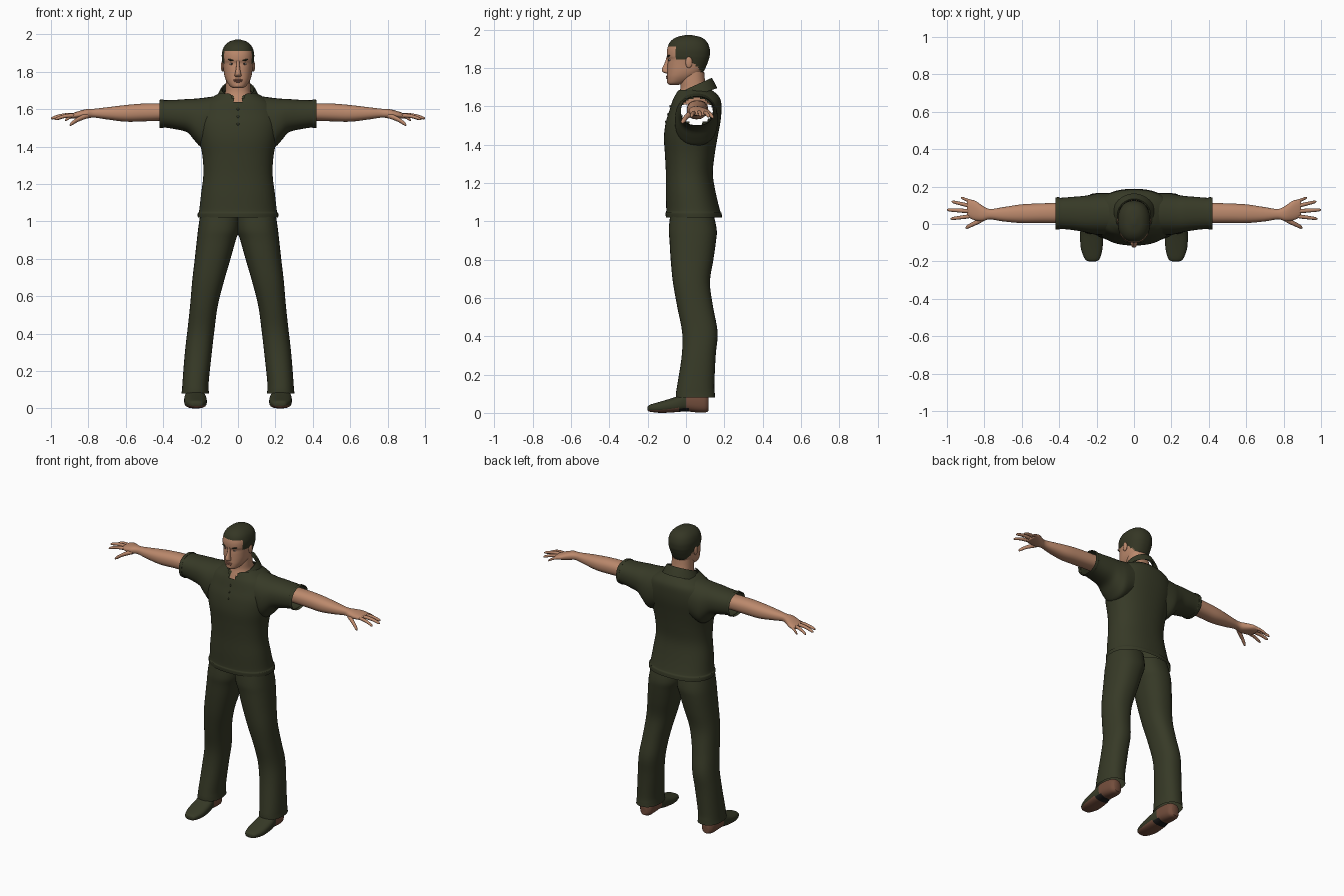
import bpy, bmesh, math
from mathutils import Vector

if "Cube" in bpy.data.objects:
    bpy.data.objects.remove(bpy.data.objects["Cube"], do_unlink=True)


def material(name, r, g, b):
    m = bpy.data.materials.new(name)
    m.use_nodes = True
    m.diffuse_color = (r, g, b, 1)
    bsdf = m.node_tree.nodes["Principled BSDF"]
    bsdf.inputs["Base Color"].default_value = (r, g, b, 1)
    bsdf.inputs["Roughness"].default_value = .8
    return m


CLOTH = material("dark olive cloth", .038, .042, .02)
HAIR = material("dark hair", .035, .037, .018)
SKIN = material("skin", .5, .25, .15)
LIP = material("lip", .34, .14, .09)
SOLE = material("brown sole", .17, .075, .045)
ARCH = material("black arch", .01, .01, .01)
EYE = material("eye white", .5, .45, .4)


def finish(bm, name, mats, rule=None):
    """Turn a bmesh into a smooth object; rule picks a slot, or None to remove the face."""
    bmesh.ops.recalc_face_normals(bm, faces=bm.faces)
    if rule:
        gone = []
        for f in bm.faces:
            slot = rule(f.calc_center_median(), f.normal)
            if slot is None:
                gone.append(f)
            else:
                f.material_index = slot
        bmesh.ops.delete(bm, geom=gone, context='FACES')
    mesh = bpy.data.meshes.new(name)
    bm.to_mesh(mesh)
    bm.free()
    for m in mats:
        mesh.materials.append(m)
    mesh.shade_smooth()
    mesh.set_sharp_from_angle(angle=math.radians(50))
    obj = bpy.data.objects.new(name, mesh)
    bpy.context.collection.objects.link(obj)
    return obj


def spline(rows, steps):
    """Catmull-Rom interpolation through cross-section rows."""
    out = []
    for i in range(len(rows) - 1):
        a, b, c, d = (rows[max(0, min(len(rows) - 1, i + k))] for k in (-1, 0, 1, 2))
        for s in range(steps):
            t = s / steps
            out.append([q + t * (r - p) / 2 + t * t * (p - 2.5 * q + 2 * r - d_ / 2)
                        + t ** 3 * (1.5 * (q - r) + (d_ - p) / 2)
                        for p, q, r, d_ in zip(a, b, c, d)])
    return out + [list(rows[-1])]


def loft(name, axis, rows, mats, caps="", power=2.3, sides=32, steps=4, sign=1, rule=None):
    """Rows are (position on axis, then low and high bounds on the other two axes)."""
    bm = bmesh.new()
    rings = []
    for t, a0, a1, b0, b1 in spline(rows, steps):
        ring = []
        for k in range(sides):
            ang = math.tau * k / sides
            u, v = (math.copysign(abs(w) ** (2 / power), w) for w in (math.cos(ang), math.sin(ang)))
            co = [(a0 + a1) / 2 + (a1 - a0) / 2 * u, (b0 + b1) / 2 + (b1 - b0) / 2 * v]
            co.insert("xyz".index(axis), t)
            ring.append(bm.verts.new((co[0] * sign, co[1], co[2])))
        rings.append(ring)
    for lo, hi in zip(rings, rings[1:]):
        for k in range(sides):
            n = (k + 1) % sides
            bm.faces.new((lo[k], lo[n], hi[n], hi[k]))
    if "s" in caps:
        bm.faces.new(rings[0])
    if "e" in caps:
        bm.faces.new(rings[-1])
    return finish(bm, name, mats, rule)


def blob(name, center, size, mat, tilt=0):
    bm = bmesh.new()
    bmesh.ops.create_uvsphere(bm, u_segments=16, v_segments=10, radius=1)
    obj = finish(bm, name, [mat])
    obj.location, obj.scale, obj.rotation_euler = center, size, (0, tilt, 0)


def even(rows):
    return [(z, -w, w, y0, y1) for z, w, y0, y1 in rows]


# Shirt body, open at the neck, the hem and the sleeve holes
def shirt_rule(c, n):
    in_sleeve = abs(c.x) > .1 and ((c.y - .055) / .085) ** 2 + ((c.z - 1.575) / .07) ** 2 < 1
    in_notch = c.y < 0 and abs(c.x) < (c.z - 1.62) * .7
    return None if in_sleeve or in_notch else 0


loft("shirt_body", "z", even([
    (1.02, .215, -.105, .188), (1.045, .215, -.107, .185), (1.055, .208, -.103, .178),
    (1.15, .197, -.105, .155), (1.25, .185, -.105, .14), (1.35, .19, -.11, .15),
    (1.44, .208, -.115, .165), (1.52, .222, -.105, .18), (1.58, .215, -.086, .185),
    (1.63, .19, -.07, .182), (1.66, .145, -.056, .165), (1.685, .1, -.045, .135)]),
    [CLOTH], sides=64, rule=shirt_rule)

# Folded collar with an open front
bm = bmesh.new()
profile = [(.98, -.03), (1, 0), (1.08, .004), (1.25, -.02), (1.42, -.05)]
grid = []
for i in range(41):
    a = math.radians(14 + 332 * i / 40)
    front = max(0, math.cos(a))
    grid.append([bm.verts.new((.083 * r * math.sin(a),
                               .045 - .083 * (r - .1 * front) * math.cos(a),
                               1.705 - .04 * math.cos(a) + dz * (1 + .2 * front)))
                 for r, dz in profile])
for p, q in zip(grid, grid[1:]):
    for k in range(len(profile) - 1):
        bm.faces.new((p[k], p[k + 1], q[k + 1], q[k]))
finish(bm, "collar", [CLOTH])

# Buttons and hem band
for i in range(3):
    z = 1.6 - i * .04
    blob("button", (0, -.083 - i * .011, z), (.007, .004, .007), CLOTH)

# Neck and head
loft("neck", "z", even([
    (1.61, .08, -.055, .14), (1.65, .082, -.042, .135), (1.69, .069, -.03, .112),
    (1.73, .066, -.03, .1), (1.78, .064, -.03, .095)]), [SKIN])


def hair_rule(c, n):
    hairline = 1.915 if c.y < -.055 else 1.845 if c.y < .02 else 1.845 - 1.05 * (c.y - .02)
    return 1 if c.z > hairline else 0


loft("head", "z", even([
    (1.712, .022, -.086, -.04), (1.722, .042, -.096, 0), (1.75, .062, -.099, .055),
    (1.78, .073, -.098, .09), (1.82, .079, -.096, .11), (1.845, .083, -.094, .119),
    (1.865, .086, -.1, .124), (1.9, .086, -.098, .124), (1.935, .074, -.084, .11),
    (1.96, .048, -.052, .08), (1.972, .012, -.005, .03)]),
    [SKIN, HAIR], caps="se", sides=64, steps=6, rule=hair_rule)
loft("nose", "z", even([
    (1.862, .008, -.1, -.08), (1.83, .009, -.11, -.08), (1.795, .015, -.126, -.08),
    (1.78, .018, -.122, -.08), (1.772, .012, -.105, -.08)]), [SKIN], caps="se", sides=16)
blob("upper_lip", (0, -.097, 1.756), (.025, .008, .005), LIP)
blob("lower_lip", (0, -.097, 1.748), (.021, .008, .005), LIP)
blob("chin", (0, -.085, 1.728), (.024, .014, .014), SKIN)

# Trousers, sleeves, arms, hands and shoes, mirrored
for sign, side in ((1, "left"), (-1, "right")):
    blob(side + "_eye", (sign * .032, -.083, 1.842), (.013, .007, .006), EYE)
    blob(side + "_iris", (sign * .032, -.087, 1.842), (.005, .005, .005), ARCH)
    blob(side + "_eyebrow", (sign * .034, -.089, 1.862), (.021, .009, .005), HAIR, -sign * .2)
    blob(side + "_ear", (sign * .083, .015, 1.83), (.008, .018, .03), SKIN)

    loft(side + "_trouser_leg", "z", [
        (1.05, -.01, .2, -.08, .14), (.96, -.008, .213, -.09, .16), (.9, .012, .22, -.086, .157),
        (.8, .04, .231, -.08, .143), (.68, .075, .245, -.068, .125), (.55, .108, .256, -.045, .142),
        (.42, .126, .27, -.02, .165), (.3, .14, .284, -.022, .155), (.15, .156, .296, -.045, .148),
        (.105, .157, .299, -.052, .15), (.08, .155, .302, -.053, .152)],
        [CLOTH], sign=sign)

    loft(side + "_sleeve", "x", [
        (.13, -.055, .165, 1.42, 1.668), (.19, -.058, .165, 1.395, 1.66),
        (.23, -.052, .157, 1.43, 1.656), (.27, -.042, .15, 1.475, 1.654),
        (.33, -.032, .145, 1.492, 1.65), (.395, -.026, .14, 1.502, 1.648),
        (.4, -.03, .144, 1.498, 1.652), (.42, -.028, .142, 1.5, 1.65)],
        [CLOTH], sign=sign)

    loft(side + "_arm", "x", [
        (.36, .005, .115, 1.54, 1.632), (.5, .005, .11, 1.535, 1.63), (.6, .005, .105, 1.533, 1.622),
        (.7, .014, .09, 1.545, 1.61), (.77, .025, .08, 1.555, 1.602), (.81, .015, .098, 1.55, 1.6),
        (.85, .02, .125, 1.55, 1.59), (.885, .035, .13, 1.55, 1.578), (.893, .045, .12, 1.555, 1.572)],
        [SKIN], caps="se", sign=sign)

    # Digits as tapering tubes from knuckle to tip
    for digit, base, tip, r in (
            ("thumb", (.8, .03, 1.565), (.9, -.02, 1.515), .014),
            ("index_finger", (.865, .043, 1.565), (.98, .028, 1.545), .0105),
            ("middle_finger", (.87, .068, 1.567), (1, .076, 1.55), .011),
            ("ring_finger", (.865, .094, 1.566), (.975, .12, 1.545), .0105),
            ("little_finger", (.855, .113, 1.564), (.925, .141, 1.54), .0095)):
        rows = []
        for t, k in ((0, .9), (.3, 1), (.6, .9), (.9, .75), (1, .25)):
            p = Vector(base).lerp(Vector(tip), t)
            p.z += .008 * math.sin(math.pi * t)
            rows.append((p.x, p.y - r * k, p.y + r * k, p.z - r * k, p.z + r * k))
        loft(f"{side}_{digit}", "x", rows, [SKIN], caps="se", power=2, sides=12, sign=sign)

    def shoe_rule(c, n):
        if n.z < -.5 and -.03 < c.y < .015:
            return 2
        return 1 if n.z < -.5 or c.y > .005 else 0

    loft(side + "_shoe", "y", [
        (-.2, .205, .24, .012, .032), (-.188, .185, .262, .006, .043), (-.13, .168, .284, 0, .06),
        (-.05, .168, .288, .004, .085), (0, .178, .282, .008, .11), (.06, .182, .277, .002, .11),
        (.1, .188, .27, .002, .1), (.118, .205, .255, .01, .085)],
        [CLOTH, SOLE, ARCH], caps="se", power=2.6, sign=sign, rule=shoe_rule)
